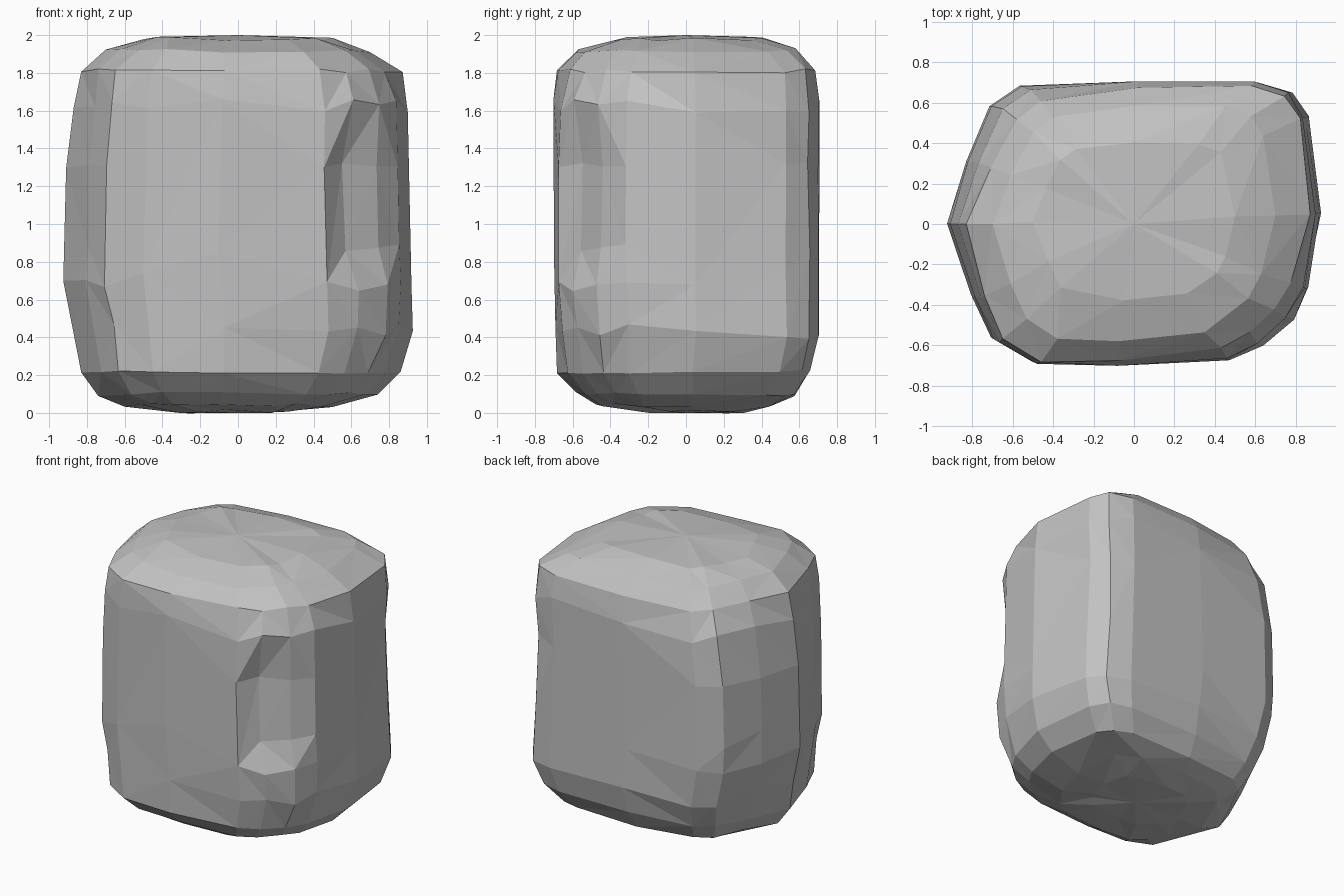
import bpy, bmesh, math, random
from mathutils import Vector

if "Cube" in bpy.data.objects:
    bpy.data.objects.remove(bpy.data.objects["Cube"])
random.seed(7)

# Stone colour
stone = bpy.data.materials.new("stone_grey")
stone.use_nodes = True
grey = (0.54, 0.54, 0.54, 1)
stone.diffuse_color = grey
stone.node_tree.nodes["Principled BSDF"].inputs["Base Color"].default_value = grey

# Plan outline of the boulder at its widest
outline = [(-.925, 0), (-.84, .31), (-.72, .59), (-.57, .69), (0, .705), (.6, .7),
           (.77, .65), (.85, .53), (.925, .05), (.88, -.32), (.8, -.48), (.65, -.61),
           (.48, -.685), (-.1, -.7), (-.5, -.685), (-.7, -.57), (-.8, -.36)]

# Height, x min, x max, y min, y max, rounding of full corners, of worn corners
levels = [(.01, -.36, .3, -.25, .3, .1, .12), (.04, -.6, .5, -.48, .45, .06, .12),
          (.1, -.74, .74, -.58, .57, -.02, .12), (.22, -.83, .86, -.68, .65, -.04, .12),
          (.43, -.87, .925, -.69, .7, -.02, .06), (.68, -.925, .92, -.695, .7, 0, .02),
          (.88, -.92, .91, -.7, .7, 0, .01), (1.3, -.91, .9, -.7, .7, 0, .02),
          (1.62, -.87, .9, -.7, .7, -.03, .06), (1.81, -.83, .87, -.67, .67, -.08, .13),
          (1.92, -.7, .7, -.58, .58, 0, .12), (1.98, -.5, .5, -.38, .4, .05, .1)]


def ring_point(level, x, y):
    z, x0, x1, y0, y1, full, worn = level
    u, v = x / .925, y / .7
    # Two opposite corners stay full, the other two are worn away
    if u * v < 0:
        rounding = worn
    else:
        rounding = full if x < 0 else full * .4
    shrink = 1 - abs(u * v) * rounding
    p = Vector(((x0 + x1) / 2 + (x1 - x0) / 2 * u * shrink,
                (y0 + y1) / 2 + (y1 - y0) / 2 * v * shrink, z))
    # Shallow hollow in the worn front corner
    if .8 < z < 1.5:
        near = max(0, 1 - math.hypot(x - .69, y + .57) / .25)
        p += Vector((-.09, .07, 0)) * near
    # Uneven facets, kept inside the broad outline
    if abs(u) < .97 and abs(v) < .97:
        p.x *= random.uniform(.99, 1.01)
        p.y *= random.uniform(.99, 1.01)
    wobble = .012 if z < .3 or z > 1.75 else .04
    p.z += random.uniform(-wobble, wobble)
    return p


# Loft the rings into one closed boulder
bm = bmesh.new()
rings = [[bm.verts.new(ring_point(lv, x, y)) for x, y in outline] for lv in levels]
n = len(outline)
for low, high in zip(rings, rings[1:]):
    for i in range(n):
        j = (i + 1) % n
        a, b, c, d = low[i], low[j], high[j], high[i]
        if random.random() < .5:
            bm.faces.new((a, b, c))
            bm.faces.new((a, c, d))
        else:
            bm.faces.new((a, b, d))
            bm.faces.new((b, c, d))
for ring, z in ((rings[0], 0), (rings[-1], 2)):
    tip = bm.verts.new((0, 0, z))
    for i in range(n):
        bm.faces.new((ring[i], ring[(i + 1) % n], tip))
bmesh.ops.recalc_face_normals(bm, faces=bm.faces)

mesh = bpy.data.meshes.new("boulder")
bm.to_mesh(mesh)
bm.free()
mesh.materials.append(stone)
boulder = bpy.data.objects.new("boulder", mesh)
bpy.context.collection.objects.link(boulder)

# Merge small facets into irregular larger ones
chip = boulder.modifiers.new("chipped_facets", 'DECIMATE')
chip.ratio = .85
